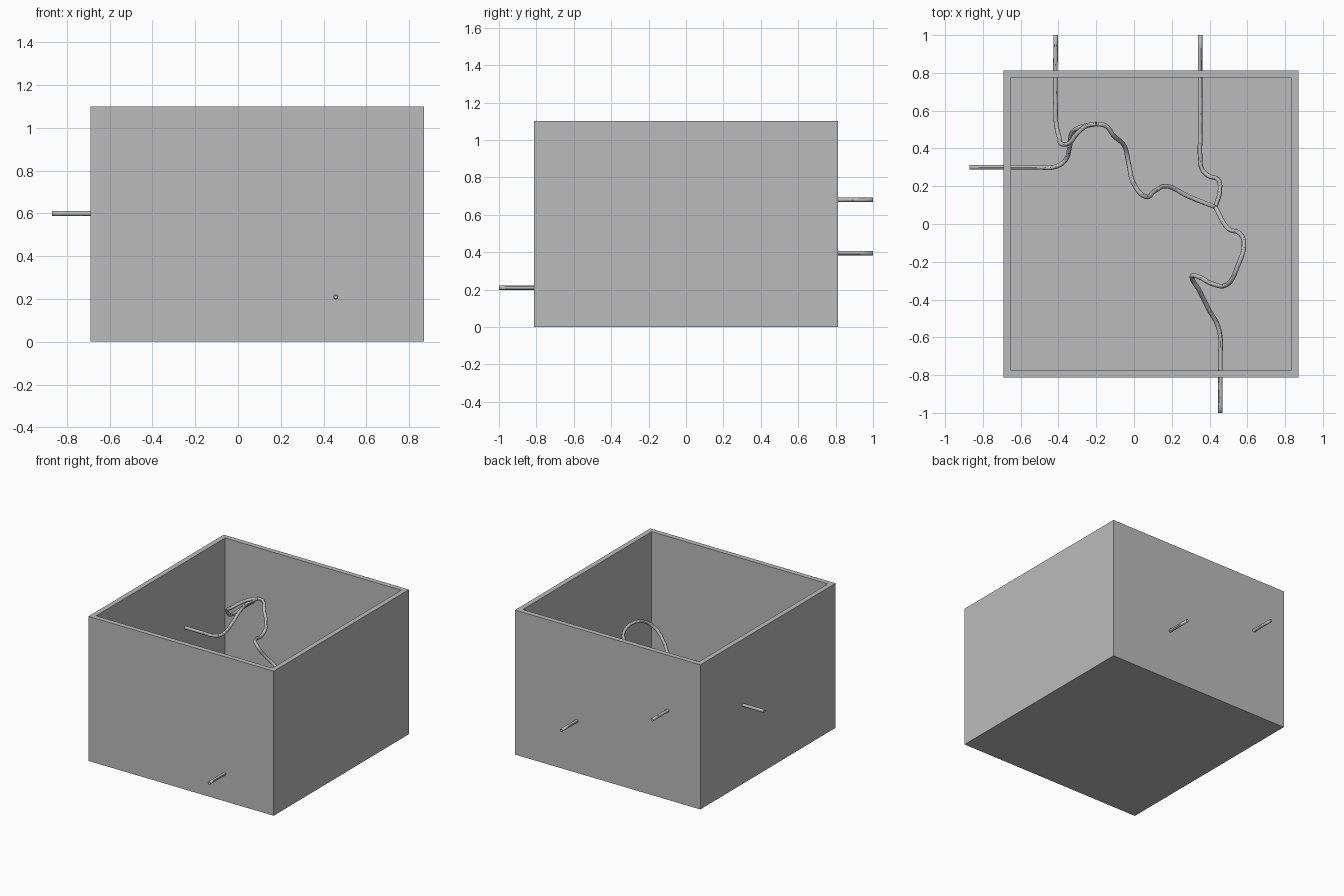
import bpy, bmesh
from mathutils import Matrix

cube = bpy.data.objects.get("Cube")
if cube:
    bpy.data.objects.remove(cube, do_unlink=True)

grey = bpy.data.materials.new("plain grey")
grey.use_nodes = True
colour = (0.5, 0.5, 0.5, 1)
grey.diffuse_color = colour
grey.node_tree.nodes["Principled BSDF"].inputs["Base Color"].default_value = colour

WALL, HEIGHT = 0.054, 1.10
LEFT, RIGHT, HALF_DEPTH = -0.69, 0.87, 0.813
RADIUS = 0.012


def add_object(name, data):
    ob = bpy.data.objects.new(name, data)
    bpy.context.collection.objects.link(ob)
    data.materials.append(grey)
    return ob


# Open box: a block whose top is inset for the rim and sunk to the floor
bm = bmesh.new()
bmesh.ops.create_cube(bm, size=1)
bmesh.ops.scale(bm, vec=(RIGHT - LEFT, 2 * HALF_DEPTH, HEIGHT), verts=bm.verts)
bmesh.ops.translate(bm, vec=((LEFT + RIGHT) / 2, 0, HEIGHT / 2), verts=bm.verts)
top = max(bm.faces, key=lambda f: f.calc_center_median().z)
bmesh.ops.inset_region(bm, faces=[top], thickness=WALL)
walls = bmesh.ops.extrude_discrete_faces(bm, faces=[top])
bmesh.ops.translate(bm, vec=(0, 0, WALL - HEIGHT), verts=walls["faces"][0].verts)
bmesh.ops.recalc_face_normals(bm, faces=bm.faces)
mesh = bpy.data.meshes.new("open_box")
bm.to_mesh(mesh)
bm.free()
add_object("open_box", mesh)


# Thin hollow tubes swept along smooth paths
def tube(name, points):
    curve = bpy.data.curves.new(name + "_path", "CURVE")
    curve.dimensions = "3D"
    curve.bevel_depth = RADIUS
    curve.bevel_resolution = 4
    curve.resolution_u = 8
    spline = curve.splines.new("BEZIER")
    spline.bezier_points.add(len(points) - 1)
    for bp, co in zip(spline.bezier_points, points):
        bp.co = co
        bp.handle_left_type = bp.handle_right_type = "AUTO"
    path = bpy.data.objects.new(name + "_path", curve)
    bpy.context.collection.objects.link(path)
    bpy.context.view_layer.update()
    mesh = bpy.data.meshes.new_from_object(
        path.evaluated_get(bpy.context.evaluated_depsgraph_get()))
    bpy.data.objects.remove(path, do_unlink=True)
    bm = bmesh.new()
    bm.from_mesh(mesh)
    bmesh.ops.recalc_face_normals(bm, faces=bm.faces)
    bm.to_mesh(mesh)
    bm.free()
    mesh.materials.clear()
    ob = add_object(name, mesh)
    hollow = ob.modifiers.new("hollow", "SOLIDIFY")
    hollow.thickness = RADIUS * 0.4
    hollow.offset = -1
    bpy.ops.object.select_all(action="DESELECT")
    ob.select_set(True)
    bpy.context.view_layer.objects.active = ob
    bpy.ops.object.shade_smooth_by_angle()


upper_fork = (-0.2, 0.53, 0.855)
lower_fork = (0.43, 0.09, 0.5)

tube("right_side_tube", [
    (-0.87, 0.3, 0.6), (-0.5, 0.3, 0.6), (-0.43, 0.3, 0.6), (-0.37, 0.33, 0.61),
    (-0.34, 0.41, 0.67), (-0.33, 0.48, 0.73), (-0.29, 0.51, 0.79), upper_fork])

tube("back_right_tube", [
    (-0.415, 1, 0.68), (-0.415, 0.6, 0.68), (-0.412, 0.53, 0.68),
    (-0.395, 0.455, 0.71), (-0.385, 0.425, 0.76), (-0.35, 0.425, 0.785),
    (-0.3, 0.48, 0.82), (-0.25, 0.52, 0.84), upper_fork])

tube("middle_tube", [
    upper_fork, (-0.15, 0.52, 0.85), (-0.11, 0.47, 0.82), (-0.05, 0.41, 0.73),
    (-0.03, 0.33, 0.695), (0, 0.21, 0.715), (0.06, 0.145, 0.71),
    (0.11, 0.175, 0.63), (0.17, 0.2, 0.57), (0.29, 0.145, 0.52), lower_fork])

tube("back_left_tube", [
    (0.35, 1, 0.395), (0.35, 0.45, 0.395), (0.35, 0.36, 0.395),
    (0.36, 0.29, 0.4), (0.395, 0.255, 0.41), (0.445, 0.235, 0.43),
    (0.455, 0.18, 0.45), lower_fork])

tube("front_tube", [
    (0.457, -1, 0.21), (0.457, -0.7, 0.21), (0.457, -0.6, 0.21),
    (0.44, -0.53, 0.22), (0.4, -0.46, 0.26), (0.35, -0.36, 0.34),
    (0.308, -0.275, 0.44), (0.35, -0.283, 0.49), (0.41, -0.315, 0.555),
    (0.49, -0.322, 0.635), (0.55, -0.22, 0.705), (0.582, -0.1, 0.68),
    (0.56, -0.05, 0.64), (0.5, -0.025, 0.58), lower_fork])
